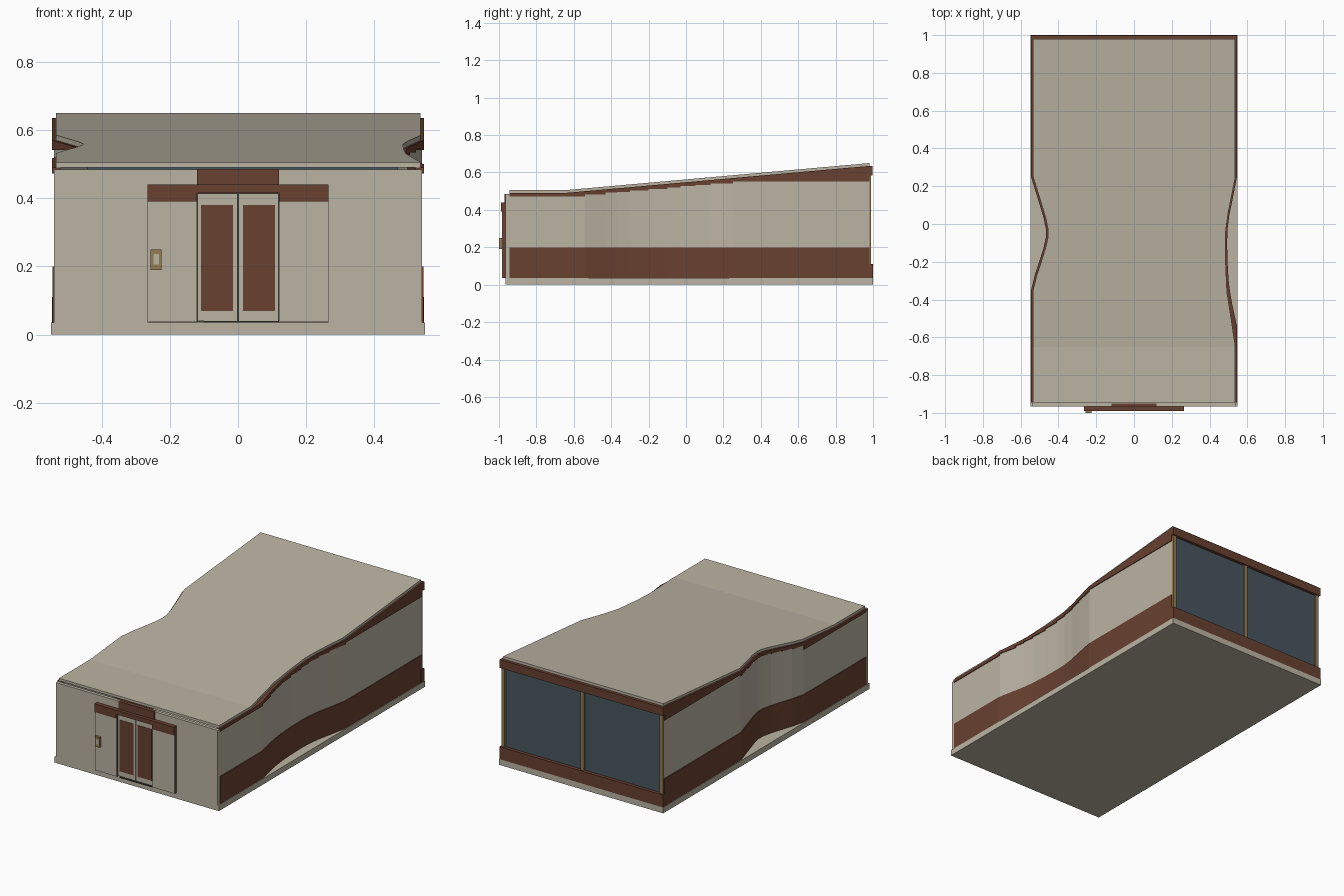
import bpy, bmesh

cube = bpy.data.objects.get("Cube")
if cube:
    bpy.data.objects.remove(cube)


def material(name, r, g, b):
    m = bpy.data.materials.new(name)
    m.use_nodes = True
    m.diffuse_color = (r, g, b, 1)
    m.node_tree.nodes["Principled BSDF"].inputs["Base Color"].default_value = (r, g, b, 1)
    return m


CREAM = material("cream", 0.5, 0.455, 0.37)
BROWN = material("brown", 0.14, 0.052, 0.03)
GLASS = material("blue grey glass", 0.065, 0.093, 0.112)
GOLD = material("bronze", 0.29, 0.2, 0.085)
DARK = material("dark grey", 0.05, 0.045, 0.04)


def loft(name, runs, mat):
    """Closed solids, each run being a list of four-cornered sections."""
    bm = bmesh.new()
    for run in runs:
        rings = [[bm.verts.new(p) for p in ring] for ring in run]
        for a, b in zip(rings, rings[1:]):
            for i in range(4):
                j = (i + 1) % 4
                bm.faces.new((a[i], a[j], b[j], b[i]))
        bm.faces.new(rings[0])
        bm.faces.new(rings[-1])
    bmesh.ops.recalc_face_normals(bm, faces=bm.faces)
    mesh = bpy.data.meshes.new(name)
    bm.to_mesh(mesh)
    bm.free()
    mesh.materials.append(mat)
    obj = bpy.data.objects.new(name, mesh)
    bpy.context.collection.objects.link(obj)
    return obj


def section(y, x0, x1, z0, z1):
    return [(x0, y, z0), (x0, y, z1), (x1, y, z1), (x1, y, z0)]


def box(name, x0, x1, y0, y1, z0, z1, mat):
    return loft(name, [[section(y, x0, x1, z0, z1) for y in (y0, y1)]], mat)


def interp(points, y):
    for (ya, xa), (yb, xb) in zip(points, points[1:]):
        if y <= yb:
            return xa + (xb - xa) * (y - ya) / (yb - ya)
    return points[-1][1]


FRONT, BACK, CREASE = -0.945, 0.98, -0.65
ROOF_THICK = 0.015


def roof_top(y):
    return 0.505 + max(0, y - CREASE) * 0.089


def roof_under(y):
    return roof_top(y) - ROOF_THICK


# Plan curves of the pinched sides, as (y, distance from the centre line)
wall_right = [(FRONT, .54), (CREASE, .54), (-.54, .54), (-.43, .516), (-.37, .505),
              (-.3, .496), (-.2, .49), (-.1, .488), (-.03, .49), (.05, .5),
              (.13, .517), (.25, .54), (BACK, .54)]
wall_left = [(FRONT, .54), (CREASE, .54), (-.35, .54), (-.27, .52), (-.2, .497),
             (-.13, .475), (-.07, .461), (-.03, .461), (.03, .473), (.13, .503),
             (.25, .54), (BACK, .54)]
roof_right = [(FRONT, .535), (-.64, .535), (-.5, .514), (-.36, .492), (-.2, .485),
              (-.05, .484), (.05, .497), (.15, .517), (.24, .535), (BACK, .535)]
roof_left = [(y, x - .006) for y, x in wall_left]

# Ground slab
box("base_slab", -.548, .548, -.965, 1, 0, .035, CREAM)

# Side walls: brown plinth, cream panels with stepped tops, brown fascia
for side, s, plan in (("right", 1, wall_right), ("left", -1, wall_left)):
    plinth, panels, fascia = [], [], []
    for (ya, xa), (yb, xb) in zip(plan, plan[1:]):
        step = roof_under(ya) - .018
        ends = ((ya, xa), (yb, xb))
        plinth.append([section(y, s * (x + .004), s * (x - .02), .035, .2) for y, x in ends])
        panels.append([section(y, s * x, s * (x - .02), .2, step) for y, x in ends])
        fascia.append([section(y, s * (x + .005), s * (x - .02), step, roof_under(y))
                       for y, x in ends])
    loft("plinth_" + side, plinth, BROWN)
    loft("wall_panels_" + side, panels, CREAM)
    loft("fascia_" + side, fascia, BROWN)

# Roof slab: flat at the front, rising to the back
rows = sorted({y for y, _ in roof_right + roof_left})
loft("roof", [[section(y, -interp(roof_left, y), interp(roof_right, y),
                       roof_under(y), roof_top(y)) for y in rows]], CREAM)

# Front wall and the brown block over the entrance
box("front_wall", -.54, .54, -.965, FRONT, .035, .485, CREAM)
box("entrance_upper_block", -.12, .12, -.97, -.95, .44, .486, BROWN)

# Entrance surround: header, side panels, sliding doors
box("entrance_header", -.265, .265, -.99, -.96, .415, .44, BROWN)
box("threshold", -.1, .12, -.985, -.96, .035, .04, DARK)
box("door_gap", -.12, .12, -.968, -.96, .035, .415, DARK)
for side, s in (("right", 1), ("left", -1)):
    box("header_end_" + side, s * .12, s * .265, -.99, -.96, .39, .415, BROWN)
    box("entrance_panel_" + side, s * .12, s * .265, -.98, -.96, .035, .39, BROWN)
    box("entrance_panel_face_" + side, s * .12, s * .265, -.985, -.98, .037, .39, CREAM)
    box("door_" + side, s * .001, s * .119, -.975, -.96, .04, .414, CREAM)
    box("door_pane_" + side, s * .014, s * .108, -.977, -.974, .07, .38, BROWN)

# Entry keypad
box("keypad", -.256, -.224, -1, -.984, .19, .25, GOLD)
box("keypad_screen", -.248, -.232, -1.001, -.998, .205, .237, CREAM)

# Glazed back wall with sill, beam and mullions
box("back_glass", -.535, .535, .965, BACK, .11, .587, GLASS)
box("back_sill", -.545, .545, .965, 1, .035, .11, BROWN)
box("back_beam", -.545, .545, .965, .998, .585, .635, BROWN)
for name, x in (("left", -.528), ("middle", 0), ("right", .528)):
    box("mullion_" + name, x - .011, x + .011, .97, .99, .11, .585, GOLD)
